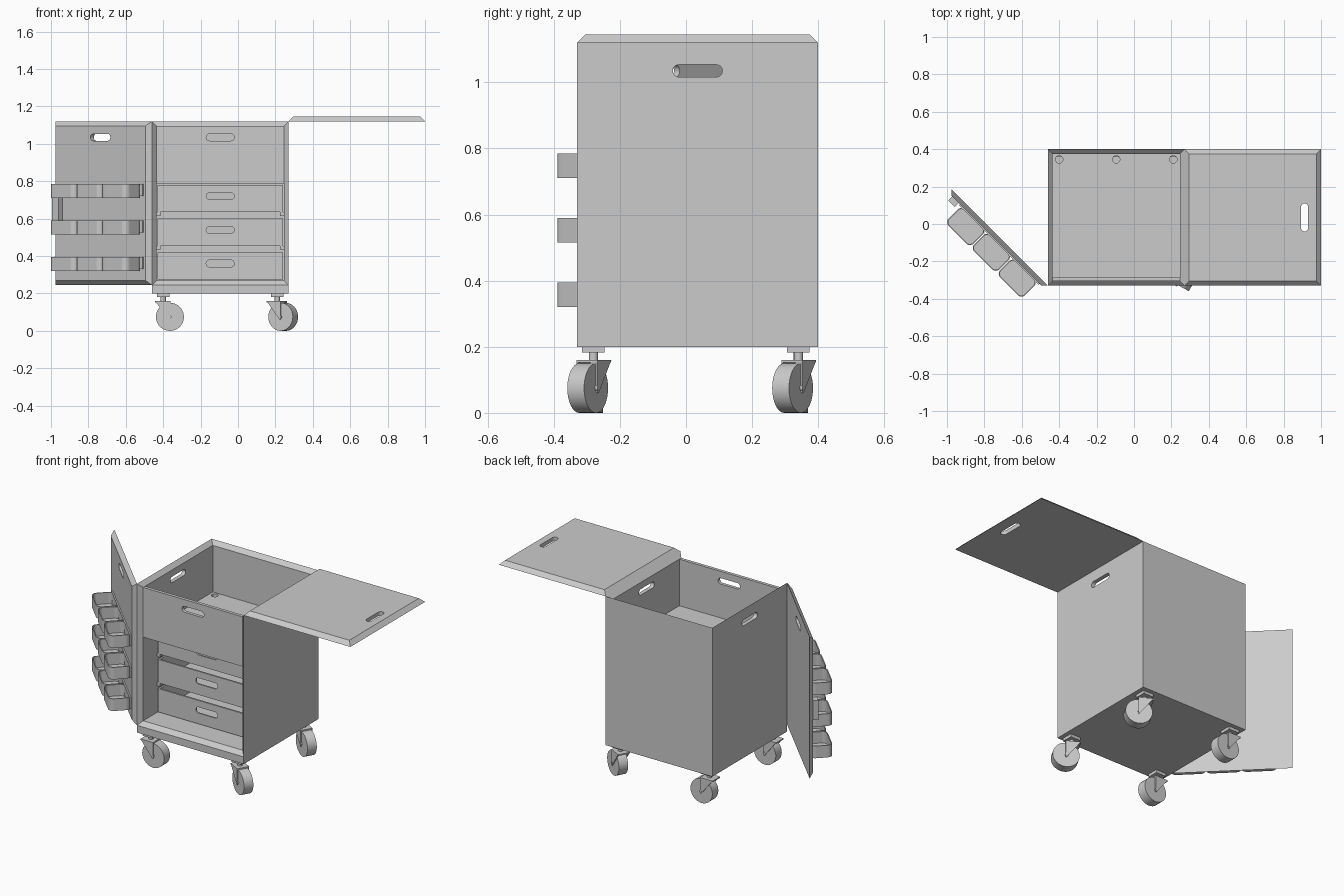
import bpy, bmesh
from math import radians, cos, sin, pi
from mathutils import Matrix, Vector

if "Cube" in bpy.data.objects:
    bpy.data.objects.remove(bpy.data.objects["Cube"], do_unlink=True)

grey = bpy.data.materials.new("light_grey")
grey.use_nodes = True
COLOUR = (0.6, 0.6, 0.6, 1)
grey.diffuse_color = COLOUR
grey.node_tree.nodes["Principled BSDF"].inputs["Base Color"].default_value = COLOUR

# Cabinet extents and wall thickness
X0, X1, Y0, Y1, Z0, Z1, T = -0.46, 0.27, -0.33, 0.40, 0.20, 1.12, 0.025
XM, YM = (X0 + X1) / 2, (Y0 + Y1) / 2
I = Matrix.Identity(4)
FACE_FRONT = Matrix.Rotation(radians(90), 4, 'X')
FACE_TOP = Matrix.Rotation(radians(90), 4, 'Z')
FACE_SIDE = Matrix(((0, 0, 1, 0), (1, 0, 0, 0), (0, 1, 0, 0), (0, 0, 0, 1)))


def loft(name, low, high, matrix=I, open_top=False, smooth=False):
    """Join two matching rings of points into a solid (or a tub)."""
    bm = bmesh.new()
    a = [bm.verts.new(matrix @ Vector(p)) for p in low]
    b = [bm.verts.new(matrix @ Vector(p)) for p in high]
    bm.faces.new(a)
    if not open_top:
        bm.faces.new(b)
    for i in range(len(a)):
        j = (i + 1) % len(a)
        bm.faces.new((a[i], a[j], b[j], b[i]))
    bmesh.ops.recalc_face_normals(bm, faces=bm.faces)
    mesh = bpy.data.meshes.new(name)
    bm.to_mesh(mesh)
    bm.free()
    mesh.materials.append(grey)
    ob = bpy.data.objects.new(name, mesh)
    bpy.context.collection.objects.link(ob)
    if smooth:
        bpy.ops.object.select_all(action='DESELECT')
        ob.select_set(True)
        bpy.context.view_layer.objects.active = ob
        bpy.ops.object.shade_smooth_by_angle(angle=radians(35))
    return ob


def prism(name, outline, z0, z1, matrix=I, **kw):
    return loft(name, [(x, y, z0) for x, y in outline],
                [(x, y, z1) for x, y in outline], matrix, **kw)


def rect(x0, x1, y0, y1):
    return [(x0, y0), (x1, y0), (x1, y1), (x0, y1)]


def rounded(x0, x1, y0, y1, r, n=6):
    pts = []
    corners = [(x1 - r, y1 - r), (x0 + r, y1 - r), (x0 + r, y0 + r), (x1 - r, y0 + r)]
    for k, (cx, cy) in enumerate(corners):
        for i in range(n + 1):
            t = (k + i / n) * pi / 2
            pts.append((cx + r * cos(t), cy + r * sin(t)))
    return pts


def circle(r, n=32):
    return [(r * cos(2 * pi * i / n), r * sin(2 * pi * i / n)) for i in range(n)]


def box(name, x0, x1, y0, y1, z0, z1, matrix=I):
    return prism(name, rect(x0, x1, y0, y1), z0, z1, matrix)


def bake(ob):
    """Turn the modified shape into the object's own mesh."""
    graph = bpy.context.evaluated_depsgraph_get()
    mesh = bpy.data.meshes.new_from_object(ob.evaluated_get(graph))
    ob.modifiers.clear()
    ob.data = mesh


def cut(ob, outline, matrix, depth=0.06):
    cutter = prism("cutter", outline, -depth, depth, matrix)
    cutter.hide_render = True
    mod = ob.modifiers.new("cut", 'BOOLEAN')
    mod.operation = 'DIFFERENCE'
    mod.solver = 'EXACT'
    mod.object = cutter
    bake(ob)
    bpy.data.objects.remove(cutter, do_unlink=True)


def grip(ob, at, facing, outer=I):
    h = 0.0185
    cut(ob, rounded(-0.075, 0.075, -h, h, h - 0.0001), outer @ Matrix.Translation(at) @ facing)


def tub(name, outline, z0, z1, wall, matrix=I):
    ob = prism(name, outline, z0, z1, matrix, open_top=True)
    mod = ob.modifiers.new("wall", 'SOLIDIFY')
    mod.thickness = wall
    mod.offset = -1
    bake(ob)
    return ob


# Side walls, mitred along the top, front and back edges
for name, xo, xi in (("left_wall", X1, X1 - T), ("right_wall", X0, X0 + T)):
    wall = loft(name, [(xo, y, z) for y, z in rect(Y0, Y1, Z0, Z1)],
                [(xi, y, z) for y, z in rect(Y0 + T, Y1 - T, Z0, Z1 - T)])
    grip(wall, (xo, YM, 1.035), FACE_SIDE)

# Back wall, floor and sloped front sill
loft("back_wall", [(x, Y1, z) for x, z in rect(X0, X1, Z0, Z1)],
     [(x, Y1 - T, z) for x, z in rect(X0 + T, X1 - T, Z0, Z1 - T)])
box("floor", X0 + T, X1 - T, Y0 + T, Y1 - T, Z0, 0.27)
loft("front_sill", [(x, Y0, z) for x, z in rect(X0, X1, Z0, 0.245)],
     [(x, Y0 + T, z) for x, z in rect(X0 + T, X1 - T, Z0, 0.27)])

# Upper compartment
panel = box("upper_front_panel", X0 + T, X1 - T, Y0 + T, Y0 + 0.045, 0.787, Z1 - T)
grip(panel, (XM, Y0 + T, 1.035), FACE_FRONT)
shelf = box("compartment_floor", X0 + T, X1 - T, Y0 + 0.045, Y1 - T, 0.787, 0.807)
for dx in (-0.305, 0, 0.305):
    cut(shelf, circle(0.02, 24), Matrix.Translation((XM + dx, 0.345, 0.797)))

# Drawers set back behind the door, on side runners
for i in range(3):
    z = 0.275 + 0.18 * i
    drawer = tub("drawer_%d" % (i + 1), rect(X0 + 0.03, X1 - 0.03, -0.17, 0.37), z, z + 0.145, 0.015)
    grip(drawer, (XM, -0.17, z + 0.085), FACE_FRONT)
    if i:
        for side, x in (("left", X1 - T - 0.02), ("right", X0 + T)):
            box("%s_runner_%d" % (side, i), x, x + 0.02, -0.17, 0.37, z - 0.02, z)

# Open lid lying out to the left
lid = loft("lid", [(x, y, Z1) for x, y in rect(X1, 1.0, Y0, Y1)],
           [(x, y, Z1 + T) for x, y in rect(X1 + T, 1.0 - T, Y0 + T, Y1 - T)])
grip(lid, (0.912, YM, Z1), FACE_TOP)

# Open door, in its own frame: x runs from the hinge, y points inward
DOOR = Matrix.Translation((X0, Y0, 0)) @ Matrix.Rotation(radians(135), 4, 'Z')
W = X1 - X0
door = loft("door", [(u, 0, z) for u, z in rect(0, W, 0.245, Z1)],
            [(u, T, z) for u, z in rect(T, W - T, 0.27, Z1 - T)], DOOR)
grip(door, (W / 2, 0, 1.035), FACE_FRONT, DOOR)
box("door_latch", 0.65, 0.70, T, 0.055, 0.59, 0.71, DOOR)
for row, z in enumerate((0.32, 0.515, 0.71)):
    box("bin_rail_%d" % (row + 1), 0.04, 0.64, T, T + 0.008, z + 0.01, z + 0.075, DOOR)
    for col in range(3):
        u = 0.05 + 0.195 * col
        tub("bin_%d_%d" % (row + 1, col + 1), rounded(u, u + 0.19, T, 0.15, 0.03),
            z, z + 0.075, 0.006, DOOR)

# Swivel casters
FORK = [(-0.045, 0.16), (0.04, 0.16), (0.04, 0.06), (0.034, 0.06)]


def caster(name, x, y, turn):
    base = Matrix.Translation((x, y, 0)) @ Matrix.Rotation(radians(turn), 4, 'Z')
    hub = base @ Matrix.Translation((0.036, 0, 0.075)) @ FACE_FRONT
    box(name + "_plate", x - 0.034, x + 0.034, y - 0.034, y + 0.034, 0.182, Z0)
    prism(name + "_stem", circle(0.014, 16), 0.155, 0.185, base, smooth=True)
    prism(name + "_wheel", circle(0.075), -0.029, 0.029, hub, smooth=True)
    prism(name + "_axle", circle(0.008, 12), -0.038, 0.038, hub, smooth=True)
    box(name + "_fork_top", -0.045, 0.04, -0.036, 0.036, 0.152, 0.16, base)
    for side in (-1, 1):
        prism(name + "_fork_arm", FORK, side * 0.031, side * 0.037, base @ FACE_FRONT)


for depth, y in (("front", -0.28), ("back", 0.34)):
    caster(depth + "_left_caster", 0.21, y, -29)
    caster(depth + "_right_caster", -0.40, y, 0)
